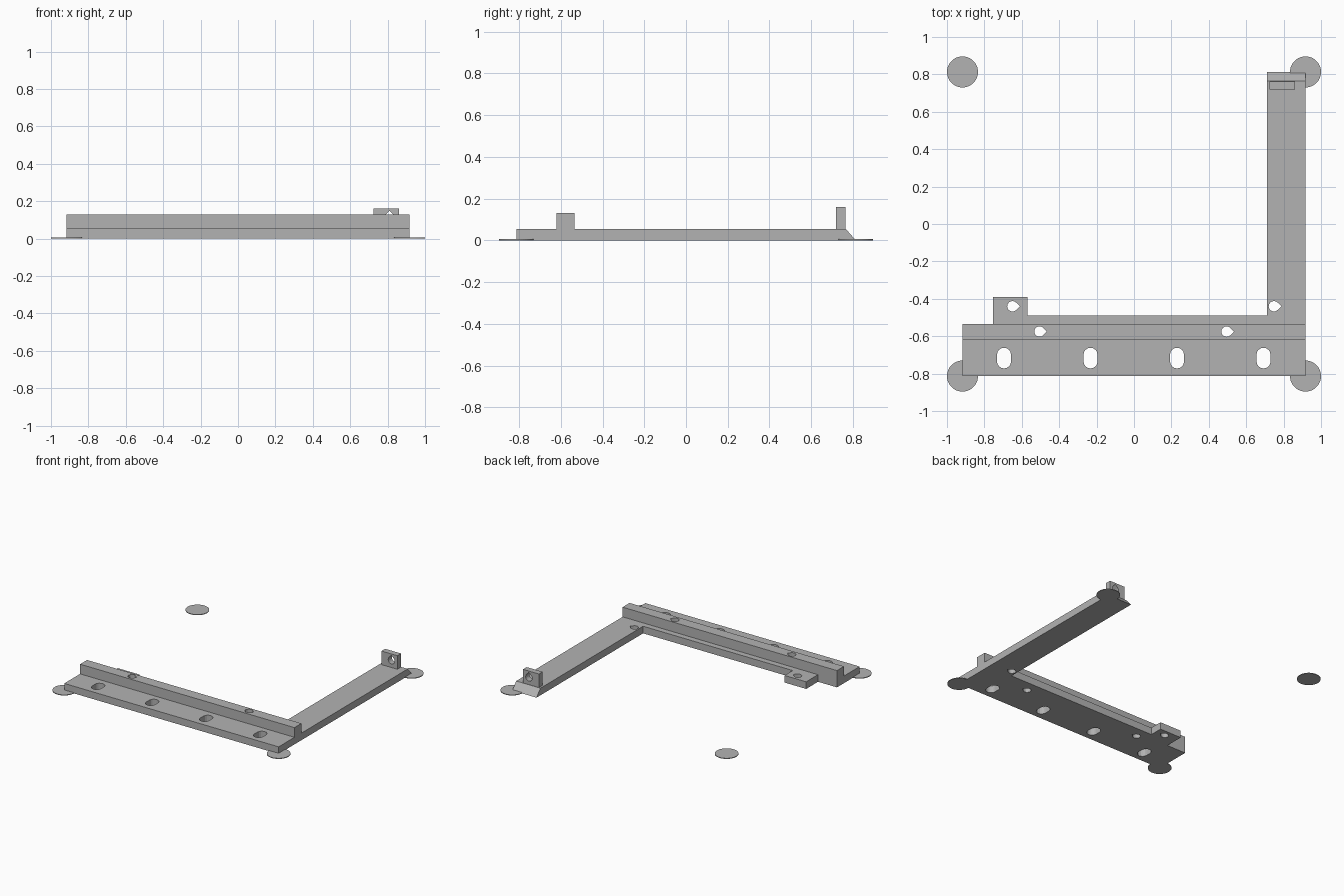
import bpy, bmesh
from math import pi, cos, sin
from mathutils import Matrix, Vector

cube = bpy.data.objects.get("Cube")
if cube:
    bpy.data.objects.remove(cube)

grey = bpy.data.materials.new("plain grey")
grey.use_nodes = True
colour = (0.45, 0.45, 0.45, 1)
grey.diffuse_color = colour
grey.node_tree.nodes["Principled BSDF"].inputs["Base Color"].default_value = colour


def prism(name, outline, z0, z1, matrix=Matrix()):
    """Extrude a flat outline from z0 to z1."""
    bm = bmesh.new()
    face = bm.faces.new([bm.verts.new((x, y, z0)) for x, y in outline])
    out = bmesh.ops.extrude_face_region(bm, geom=[face])
    top = [v for v in out["geom"] if isinstance(v, bmesh.types.BMVert)]
    bmesh.ops.translate(bm, vec=(0, 0, z1 - z0), verts=top)
    bmesh.ops.recalc_face_normals(bm, faces=bm.faces)
    bm.transform(matrix)
    mesh = bpy.data.meshes.new(name)
    bm.to_mesh(mesh)
    bm.free()
    mesh.materials.append(grey)
    obj = bpy.data.objects.new(name, mesh)
    bpy.context.collection.objects.link(obj)
    return obj


def rect(x0, x1, y0, y1):
    return [(x0, y0), (x1, y0), (x1, y1), (x0, y1)]


def circle(r, n):
    return [(r * cos(2 * pi * i / n), r * sin(2 * pi * i / n)) for i in range(n)]


def teardrop(cx, cy, r=0.028):
    """Round hole with a pointed tip towards +x."""
    arc = [pi / 4 + 1.5 * pi * i / 12 for i in range(13)]
    points = [(cx + r * cos(a), cy + r * sin(a)) for a in arc]
    return points + [(cx + r * 2 ** 0.5, cy)]


def slot(cx, cy, r=0.0375, half=0.018):
    return [(cx + x, cy + y + (half if i < 9 else -half))
            for i, (x, y) in enumerate((r * cos(pi * k / 8), r * sin(pi * k / 8))
                                       for k in list(range(9)) + list(range(8, 17)))]


def cut(obj, outlines, z0, z1, matrix=Matrix()):
    """Cut through holes and discard the cutters."""
    bpy.context.view_layer.objects.active = obj
    for outline in outlines:
        cutter = prism("hole_cutter", outline, z0, z1, matrix)
        cutter.hide_render = True
        mod = obj.modifiers.new("hole", "BOOLEAN")
        mod.operation = "DIFFERENCE"
        mod.solver = "EXACT"
        mod.object = cutter
        bpy.ops.object.modifier_apply(modifier=mod.name)
        bpy.data.objects.remove(cutter)


W, D = 0.917, 0.813
BASE, RIDGE = 0.055, 0.13
ARM, BACK, STRIP, TAB = 0.71, -0.535, -0.49, -0.39

# L-shaped base plate with the rear strip and screw tab
base = prism("base_plate", [
    (-W, -D), (W, -D), (W, D), (ARM, D), (ARM, STRIP), (-0.57, STRIP),
    (-0.57, TAB), (-0.755, TAB), (-0.755, BACK), (-W, BACK)], 0, BASE)

# Sloped end of the arm
for v in base.data.vertices:
    if v.co.y > 0.8 and v.co.z > 0.01:
        v.co.y = 0.765

# Raised rail along the plate
ridge = prism("raised_rail", rect(-W, W, -0.62, BACK), BASE, RIDGE)

# Screw holes and slots
rail_holes = [teardrop(x, -0.575) for x in (-0.505, 0.495)]
cut(ridge, rail_holes, -0.1, 0.3)
cut(base, rail_holes + [teardrop(-0.65, -0.44), teardrop(0.748, -0.44)]
    + [slot(-0.695 + 0.4625 * i, -0.717) for i in range(4)], -0.1, 0.3)

# Upright lug on the arm, with a hole whose tip points up
lug = prism("upright_lug", rect(0.725, 0.86, 0.718, 0.763), BASE, 0.16)
upright = Matrix((Vector((0, 1, 0, 0)), Vector((0, 0, 1, 0)),
                  Vector((1, 0, 0, 0)), Vector((0, 0, 0, 1))))
cut(lug, [teardrop(0.11, 0.81)], 0.6, 0.9, upright)

# Thin round pads at the four corners
for side, sx in (("left", 1), ("right", -1)):
    for end, sy in (("front", -1), ("back", 1)):
        prism(f"{end}_{side}_pad", circle(0.083, 48), 0, 0.005,
              Matrix.Translation((sx * W, sy * D, 0)))
